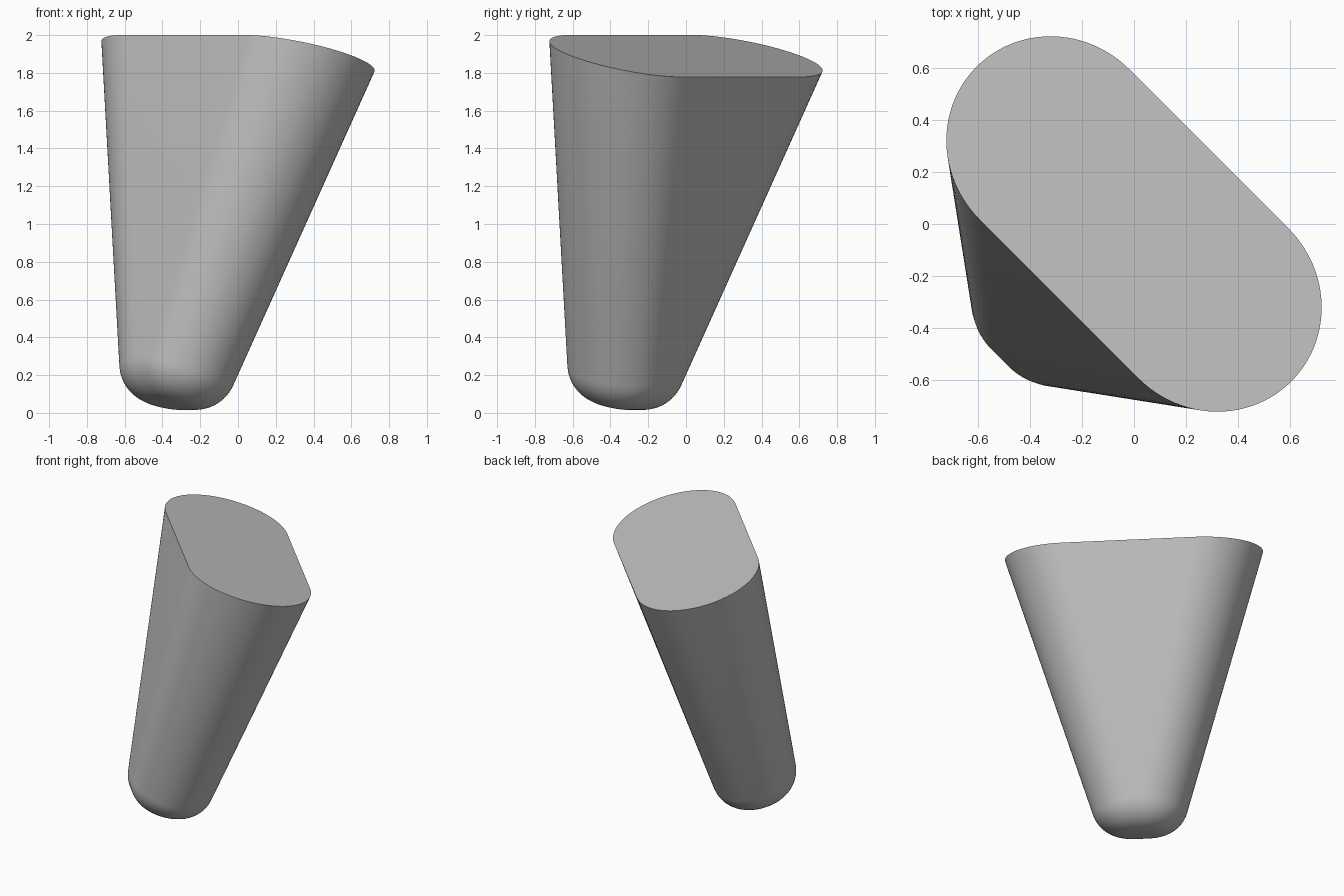
import bpy, bmesh
from math import sin, cos, pi, sqrt
from mathutils import Vector

if "Cube" in bpy.data.objects:
    bpy.data.objects.remove(bpy.data.objects["Cube"], do_unlink=True)

# Grey material
grey = bpy.data.materials.new("plain grey")
grey.use_nodes = True
colour = (0.52, 0.52, 0.52, 1)
grey.diffuse_color = colour
grey.node_tree.nodes["Principled BSDF"].inputs["Base Color"].default_value = colour

# Leaning axis: round foot at the bottom, slot-shaped face at the top
top = Vector((0, 0, 1.89))
foot = Vector((-0.357, -0.357, 0.042))
axis = (top - foot).normalized()
along = Vector((1, -1, 0)).normalized()
across = axis.cross(along)
length = (top - foot).length
FOOT_R, TOP_R, SPREAD, FILLET = 0.267, 0.424, 0.434, 0.21
HALF, ARC = 48, 10


def column(angle, side):
    """Points from the flat sole, round the fillet, up to the top rim."""
    d = along * cos(angle) + across * sin(angle)
    low = foot + d * FOOT_R
    high = top + d * TOP_R + along * side * SPREAD
    slope = (high - low).dot(d) / length
    normal = (d - axis * slope).normalized()
    rise = FILLET * (1 - slope / sqrt(1 + slope * slope))
    centre = low + (high - low) * (rise / length) - normal * FILLET
    sweep = (-axis).angle(normal)
    pts = [centre + FILLET * (d * sin(sweep * i / ARC) - axis * cos(sweep * i / ARC))
           for i in range(ARC + 1)]
    return pts + [high]


# Tapered body lofted from columns around both half circles
bm = bmesh.new()
columns = []
for side, start in ((1, -pi / 2), (-1, pi / 2)):
    for i in range(HALF + 1):
        columns.append([bm.verts.new(p) for p in column(start + pi * i / HALF, side)])
for a, b in zip(columns, columns[1:] + columns[:1]):
    for i in range(len(a) - 1):
        bm.faces.new((a[i], b[i], b[i + 1], a[i + 1]))
bm.faces.new([c[-1] for c in columns])
bm.faces.new([c[0] for c in reversed(columns)])
bmesh.ops.remove_doubles(bm, verts=bm.verts, dist=0.0005)
bmesh.ops.recalc_face_normals(bm, faces=bm.faces)

mesh = bpy.data.meshes.new("tapered_leg")
bm.to_mesh(mesh)
bm.free()
mesh.materials.append(grey)
leg = bpy.data.objects.new("tapered_leg", mesh)
bpy.context.collection.objects.link(leg)
bpy.context.view_layer.objects.active = leg
leg.select_set(True)
bpy.ops.object.shade_smooth_by_angle(angle=pi / 6)
